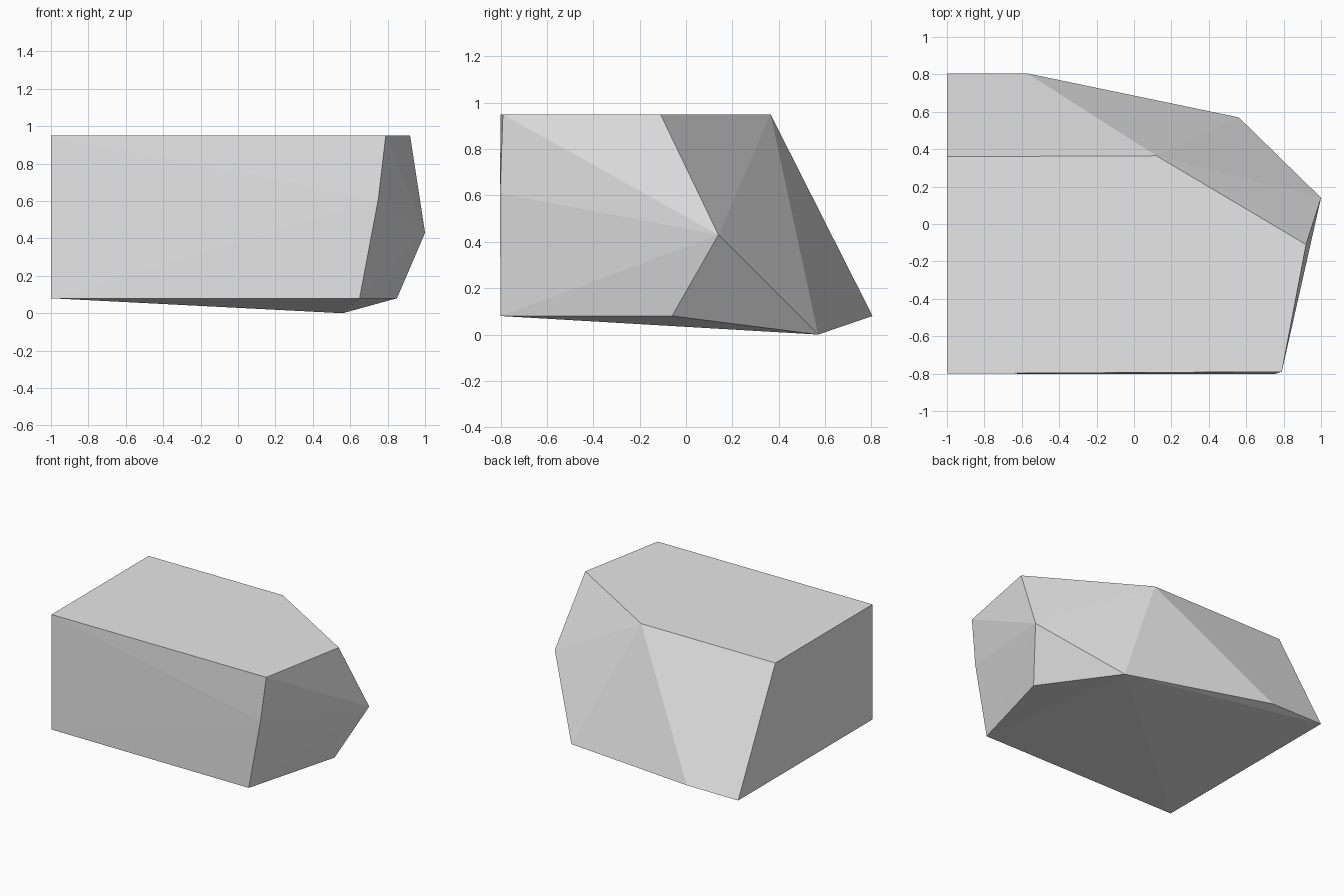
import bpy
import bmesh
import math

# Remove the default cube
cube = bpy.data.objects.get("Cube")
if cube:
    bpy.data.objects.remove(cube, do_unlink=True)

# Plain grey stone material
stone = bpy.data.materials.new("grey_stone")
stone.use_nodes = True
grey = (0.8, 0.8, 0.8, 1.0)
stone.diffuse_color = grey
stone.node_tree.nodes["Principled BSDF"].inputs["Base Color"].default_value = grey

# Corner outlines: flat top, bulging middle, slightly keeled base
TOP_Z, BASE_Z = 0.95, 0.08
top = [(-1, -0.8), (0.79, -0.79), (0.92, -0.11), (0.12, 0.365), (-1, 0.36)]
base = [(-1, -0.8), (0.65, -0.8), (0.85, -0.06), (-0.57, 0.805), (-1, 0.805)]
bulge = [(1, 0.14, 0.43), (0.75, -0.803, 0.61)]
keel = [(0.56, 0.57, 0)]
corners = ([(x, y, TOP_Z) for x, y in top]
           + [(x, y, BASE_Z) for x, y in base] + bulge + keel)

# Wrap the corners in a faceted skin
bm = bmesh.new()
for corner in corners:
    bm.verts.new(corner)
bmesh.ops.convex_hull(bm, input=bm.verts)
bmesh.ops.dissolve_limit(bm, angle_limit=math.radians(0.3),
                         verts=bm.verts, edges=bm.edges)
bmesh.ops.recalc_face_normals(bm, faces=bm.faces)

mesh = bpy.data.meshes.new("rock_block")
bm.to_mesh(mesh)
bm.free()
mesh.materials.append(stone)
rock = bpy.data.objects.new("rock_block", mesh)
bpy.context.collection.objects.link(rock)
